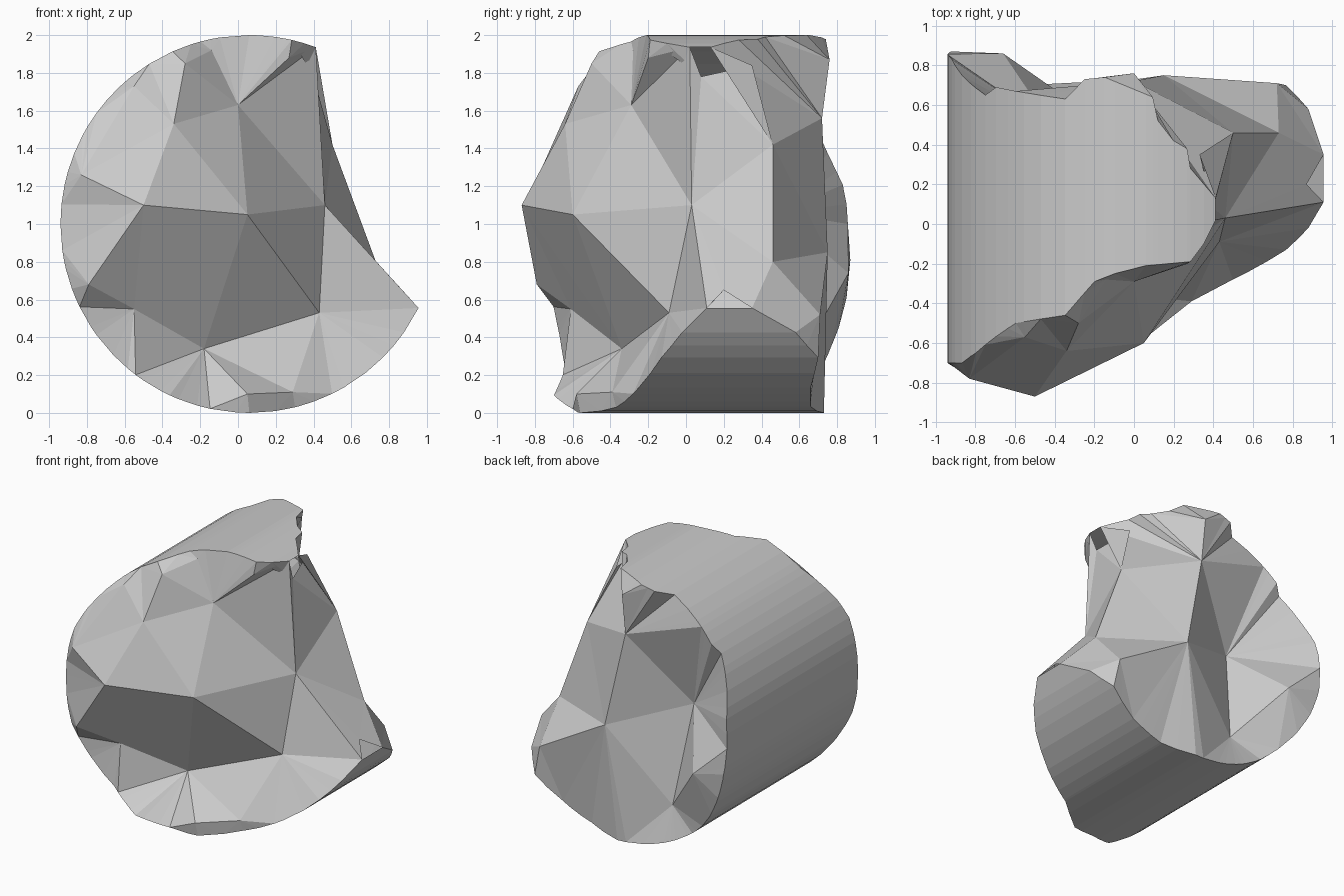
import bpy
import bmesh
from math import cos, sin, radians
from mathutils import Vector
from mathutils.geometry import delaunay_2d_cdt

if "Cube" in bpy.data.objects:
    bpy.data.objects.remove(bpy.data.objects["Cube"])

CX, CZ, R = 0.06, 1.0, 1.0       # axis of the round outside (runs along y)
CENTRE = Vector((0, 0, 1))

# broken rims of the round outside: (angle in degrees, y)
front_rim = [(69.4, .02), (73, -.1), (77, -.19), (90, -.21), (99, -.25), (105, -.29),
             (114, -.46), (131, -.5), (149, -.65), (158, -.7), (180, -.70), (200, -.72),
             (216, -.67), (230, -.64), (245, -.70), (258, -.6), (270, -.56), (284, -.37),
             (300, -.25), (315, -.13), (325, -.02), (333.6, .11)]
back_rim = [(69.4, .13), (77, .28), (78, .38), (82, .42), (86.5, .52), (88, .64),
            (102, .74), (108, .73), (114, .63), (131, .67), (139, .69), (144, .65),
            (158, .75), (168, .83), (174, .85), (191, .87), (203, .85), (213, .81),
            (224, .75), (233, .70), (270, .73), (285, .66), (300, .66), (315, .70),
            (325, .58), (333.6, .35)]

# corners of the fracture facets, grouped by broken side
front = {
    'A': (-.5, -.87, 1.1), 'B': (.05, -.6, 1.05), 'C': (0, -.29, 1.63),
    'E': (.43, -.09, .53), 'F': (-.18, -.34, .34), 'G': (-.55, -.61, .55),
    'H': (-.34, -.64, 1.53), 'I': (-.28, -.5, 1.85), 'J': (-.83, -.78, 1.26),
    'S': (-.55, -.57, 1.73), 'T': (-.79, -.79, .68), 'U': (-.14, -.28, 1.92),
    'V': (.05, -.58, .1), 'W': (.29, -.39, .11), 'X': (.27, -.2, 1.88),
}
side = {
    'D': (.46, .03, 1.1), 'K': (.4, .08, 1.78), 'L': (.33, .35, 1.84),
    'M': (.5, .46, 1.42), 'N': (.73, .46, .8), 'O': (.87, .2, .65),
}
back = {
    'a': (-.41, .49, 1.06), 'b': (.15, .75, .85), 'c': (.0, .72, 1.56),
    'd': (.72, .71, .52), 'e': (-.33, .63, .33), 'f': (0, .76, 1.87),
    'g': (-.66, .86, .74),
}
ridges = ("AB AH HB BC HC CD CK KD BD BE DE EF AF FG AG GT AT AJ HI HS JS CX XK FV VW FW EW "
          "DM KM DN DO EO NO MN KL LM Mc cb Nb Mb ac ab be ae bd Nd cf").split()


def lerp(table, a):
    for (a0, y0), (a1, y1) in zip(table, table[1:]):
        if a <= a1:
            return y0 + (y1 - y0) * (a - a0) / (a1 - a0)
    return table[-1][1]


def on_round(a, y):
    return Vector((CX + R * cos(radians(a)), y, CZ + R * sin(radians(a))))


def flatten(p, y):
    # stereographic map with the pole on the round left side;
    # front and back corners are levelled first so hollows stay in order
    d = (Vector((p.x, y, p.z)) - CENTRE).normalized()
    return Vector((d.y, d.z)) / (1 + d.x)


# angles: every rim corner plus extra steps for roundness
keys = {a for a, _ in front_rim + back_rim}
angles = list(keys)
for a in range(74, 333, 6):
    if min(abs(a - k) for k in keys) > 2.5:
        angles.append(a)
angles.sort()
n = len(angles)

points = [on_round(a, lerp(front_rim, a)) for a in angles]
points += [on_round(a, lerp(back_rim, a)) for a in angles]
level = [-.8] * n + [.8] * n
index = {}
for group, y in ((front, -.8), (side, None), (back, .8)):
    for name, co in group.items():
        index[name] = len(points)
        points.append(Vector(co))
        level.append(co[1] if y is None else y)

# round outside: one strip of facets between the rims
bm = bmesh.new()
verts = [bm.verts.new(p) for p in points]
for i in range(n - 1):
    bm.faces.new((verts[i], verts[i + 1], verts[n + i + 1], verts[n + i]))

# fracture surface: triangulated inside the closed rim loop
loop = list(range(n)) + list(range(2 * n - 1, n - 1, -1))
edges = [(loop[i], loop[(i + 1) % len(loop)]) for i in range(len(loop))]
edges += [(index[r[0]], index[r[1]]) for r in ridges]
flat = [flatten(p, y) for p, y in zip(points, level)]
out = delaunay_2d_cdt(flat, edges, [], 1, 1e-6)
remap = []
for co, src in zip(out[0], out[3]):
    if src:
        remap.append(src[0])
    else:
        remap.append(min(range(len(flat)), key=lambda k: (flat[k] - co).length))
for f in out[2]:
    ids = [remap[k] for k in f]
    if len(set(ids)) == len(ids):
        try:
            bm.faces.new([verts[k] for k in ids])
        except ValueError:
            pass

bmesh.ops.recalc_face_normals(bm, faces=bm.faces)
mesh = bpy.data.meshes.new("broken_column_piece")
bm.to_mesh(mesh)
bm.free()
obj = bpy.data.objects.new("broken_column_piece", mesh)
bpy.context.collection.objects.link(obj)
